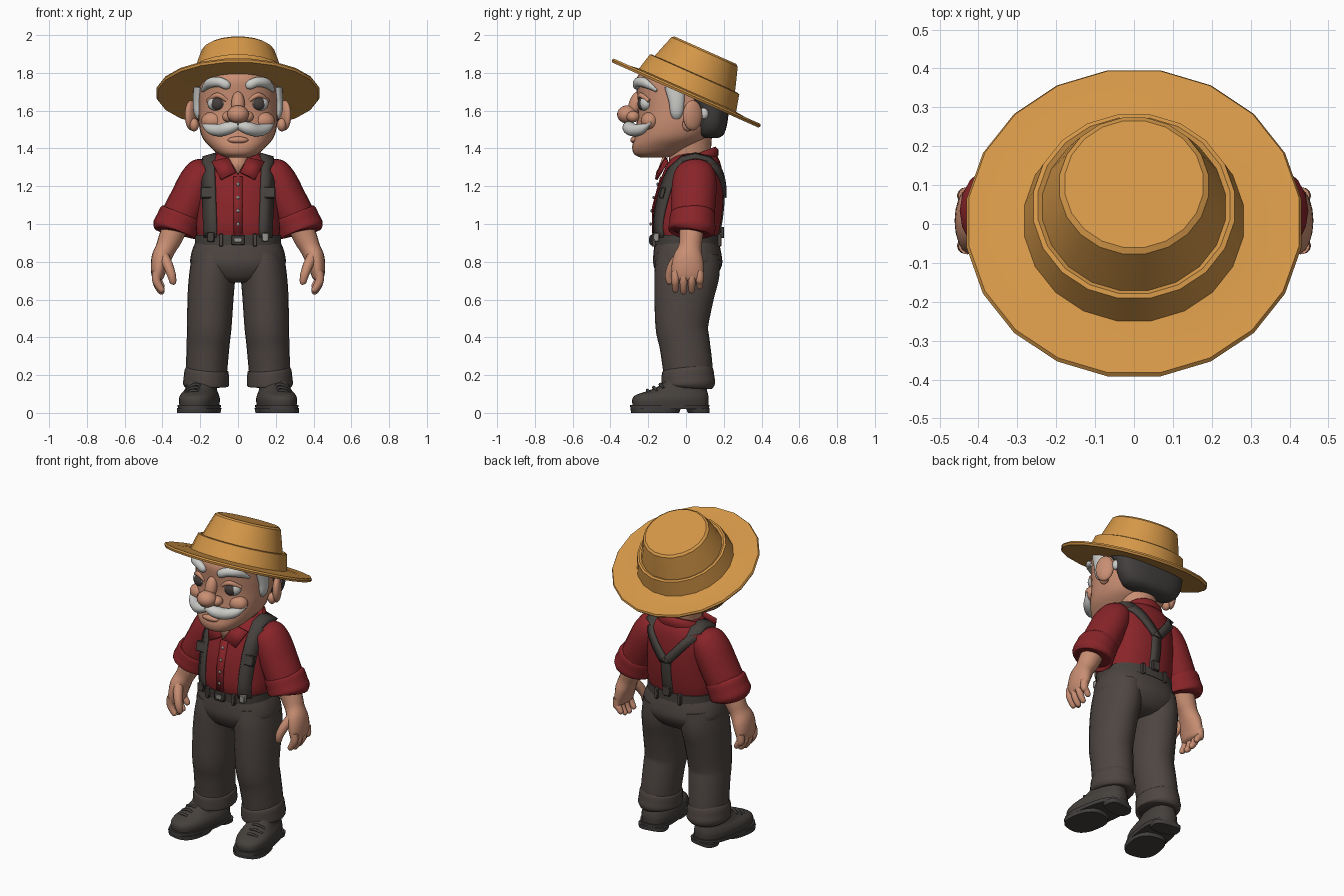
import bpy, bmesh, math
from mathutils import Vector, Matrix

cube = bpy.data.objects.get("Cube")
if cube:
    bpy.data.objects.remove(cube, do_unlink=True)


def material(name, *rgb):
    m = bpy.data.materials.new(name)
    m.use_nodes = True
    m.diffuse_color = (*rgb, 1)
    m.node_tree.nodes["Principled BSDF"].inputs["Base Color"].default_value = (*rgb, 1)
    return m


STRAW = material("straw", .66, .31, .065)
SKIN = material("skin", .58, .27, .17)
RED = material("red_cloth", .25, .018, .022)
TROUSER = material("trouser_cloth", .075, .06, .054)
LEATHER = material("dark_leather", .06, .052, .046)
WHITE = material("white_hair", .6, .6, .58)
DARK = material("dark_hair", .055, .05, .048)
IRIS = material("iris", .06, .05, .045)
METAL = material("metal", .3, .29, .27)


def finish(name, bm, mat, mirror=False, angle=40):
    bmesh.ops.recalc_face_normals(bm, faces=bm.faces)
    me = bpy.data.meshes.new(name)
    bm.to_mesh(me)
    bm.free()
    me.polygons.foreach_set("use_smooth", [True] * len(me.polygons))
    me.set_sharp_from_angle(angle=math.radians(angle))
    me.materials.append(mat)
    ob = bpy.data.objects.new(name, me)
    bpy.context.collection.objects.link(ob)
    if mirror:
        ob.modifiers.new("mirror", "MIRROR").use_mirror_merge = False
    return ob


def smooth(secs, k=4):
    """Catmull-Rom resampling of section tuples."""
    out = []
    for i in range(len(secs) - 1):
        p = [Vector(secs[max(0, min(j, len(secs) - 1))]) for j in range(i - 1, i + 3)]
        for s in range(k):
            t = s / k
            out.append(.5 * (2 * p[1] + (p[2] - p[0]) * t
                             + (2 * p[0] - 5 * p[1] + 4 * p[2] - p[3]) * t ** 2
                             + (3 * p[1] - p[0] - 3 * p[2] + p[3]) * t ** 3))
    return out + [Vector(secs[-1])]


def skin_rings(rings):
    bm = bmesh.new()
    rows = [[bm.verts.new(p) for p in r] for r in rings]
    n = len(rows[0])
    for a, b in zip(rows, rows[1:]):
        for i in range(n):
            bm.faces.new((a[i], a[(i + 1) % n], b[(i + 1) % n], b[i]))
    bm.faces.new(rows[0][::-1])
    bm.faces.new(rows[-1])
    return bm


def layers(name, secs, mat, n=2.3, tilt=0, xform=None, mirror=False, k=4, segs=28):
    """Stacked horizontal outlines: (z, front y, back y, half width)."""
    rings = []
    for z, f, b, w in (smooth(secs, k) if k > 1 else secs):
        ring = []
        for i in range(segs):
            a = math.tau * i / segs
            c, s = math.cos(a), math.sin(a)
            y = math.copysign(abs(s) ** (2 / n), s) * (b - f) / 2
            ring.append((math.copysign(abs(c) ** (2 / n), c) * w, y + (f + b) / 2, z + tilt * y))
        rings.append(ring)
    bm = skin_rings(rings)
    if xform:
        bm.transform(xform)
    return finish(name, bm, mat, mirror)


def tube(name, secs, mat, ref=(1, 0, 0), mirror=True, segs=18):
    """Tube along (x, y, z, radius along ref, other radius)."""
    pts = smooth(secs)
    rings = []
    for i, p in enumerate(pts):
        t = (pts[min(i + 1, len(pts) - 1)] - pts[max(i - 1, 0)])[:3]
        t = Vector(t).normalized()
        a = (Vector(ref) - t * t.dot(Vector(ref))).normalized()
        b = t.cross(a)
        rings.append([Vector(p[:3]) + a * p[3] * math.cos(math.tau * j / segs)
                      + b * p[4] * math.sin(math.tau * j / segs) for j in range(segs)])
    return finish(name, skin_rings(rings), mat, mirror, 50)


def ball(name, loc, size, mat, mirror=False, rot=0, axis="X"):
    bm = bmesh.new()
    bmesh.ops.create_uvsphere(bm, u_segments=20, v_segments=12, radius=1)
    bm.transform(Matrix.Translation(loc) @ Matrix.Rotation(rot, 4, axis) @ Matrix.Diagonal((*size, 1)))
    return finish(name, bm, mat, mirror)


def box(name, loc, size, mat, mirror=False, rot=0):
    bm = bmesh.new()
    bmesh.ops.create_cube(bm, size=1)
    bm.transform(Matrix.Translation(loc) @ Matrix.Rotation(rot, 4, "X") @ Matrix.Diagonal((*size, 1)))
    bmesh.ops.bevel(bm, geom=bm.edges[:], offset=.004, segments=1, affect="EDGES")
    return finish(name, bm, mat, mirror)


def plate(name, pts, mat, mirror=False, thick=.014):
    bm = bmesh.new()
    bm.faces.new([bm.verts.new(p) for p in pts])
    ob = finish(name, bm, mat, mirror)
    ob.modifiers.new("thickness", "SOLIDIFY").thickness = thick
    ob.modifiers["thickness"].offset = 0


# Straw hat, turned on a lathe and tipped backwards
profile = [(.25, -.005), (.43, -.008), (.436, .004), (.43, .014), (.36, .012), (.285, .02),
           (.275, .06), (.262, .112), (.25, .116), (.238, .108), (.215, .18), (.194, .242), (.18, .252)]
bm = skin_rings([[(r * math.cos(math.tau * (i + .5) / 20), r * math.sin(math.tau * (i + .5) / 20), h)
                  for i in range(20)] for r, h in profile])
bm.transform(Matrix.Translation((0, 0, 1.69)) @ Matrix.Rotation(math.radians(-24), 4, "X"))
finish("straw_hat", bm, STRAW, angle=32)

# Head and face
layers("head", [(1.352, -.24, -.1, .06), (1.37, -.275, -.04, .105), (1.41, -.285, .04, .15),
                (1.46, -.272, .12, .19), (1.53, -.262, .17, .208), (1.61, -.255, .2, .212),
                (1.69, -.26, .2, .21), (1.77, -.262, .19, .2), (1.83, -.22, .14, .16)], SKIN, 2.25)
layers("neck", [(1.22, -.08, .13, .1), (1.35, -.09, .13, .1), (1.5, -.09, .14, .12)], SKIN, 2)
layers("back_hair", [(1.455, .09, .17, .12), (1.475, .06, .2, .175), (1.53, .05, .218, .212),
                     (1.62, .03, .226, .228), (1.7, -.04, .21, .23), (1.74, -.05, .18, .2)], DARK, 2.6)
ball("nose", (0, -.31, 1.58), (.058, .055, .048), SKIN)
ball("nostril", (.05, -.28, 1.568), (.034, .035, .03), SKIN, True)
ball("nose_bridge", (0, -.268, 1.635), (.036, .035, .07), SKIN, rot=-.3)
ball("lower_lip", (0, -.275, 1.445), (.055, .02, .018), SKIN)
ball("cheek", (.13, -.19, 1.545), (.065, .05, .05), SKIN, True)
ball("eyeball", (.113, -.215, 1.638), (.05, .035, .04), WHITE, True, .3, "Z")
ball("pupil", (.112, -.235, 1.637), (.034, .02, .034), IRIS, True, .3, "Z")
tube("upper_eyelid", [(.06, -.245, 1.655, .01, .01), (.11, -.24, 1.682, .014, .014),
                      (.16, -.195, 1.65, .01, .01)], SKIN, (0, 1, 0))
tube("eyebrow", [(.042, -.262, 1.728, .006, .01), (.06, -.262, 1.735, .02, .024), (.1, -.25, 1.752, .024, .026),
                 (.15, -.215, 1.745, .022, .026), (.188, -.155, 1.705, .006, .01)], WHITE, (0, 1, 0))
tube("moustache", [(0, -.305, 1.522, .025, .022), (.05, -.3, 1.508, .036, .034), (.1, -.27, 1.496, .034, .033),
                   (.15, -.23, 1.506, .025, .026), (.192, -.185, 1.54, .005, .006)], WHITE, (0, 1, 0))
ball("ear", (.248, .035, 1.575), (.026, .056, .08), SKIN, True, .45, "Z")
ball("ear_lobe", (.232, .01, 1.525), (.025, .03, .035), SKIN, True)
tube("sideburn", [(.205, -.05, 1.56, .012, .02), (.212, -.05, 1.59, .022, .034), (.214, -.05, 1.65, .025, .042),
                  (.21, -.06, 1.73, .025, .055)], WHITE)
ball("hair_tuft", (.215, .095, 1.585), (.02, .025, .03), WHITE, True)

# Shirt body
TORSO = [(.9, -.16, .165, .21), (.97, -.178, .18, .224), (1.05, -.178, .193, .22), (1.15, -.162, .2, .214),
         (1.25, -.13, .195, .208), (1.32, -.098, .183, .18), (1.365, -.06, .16, .125), (1.38, -.03, .13, .08)]
layers("shirt_body", TORSO, RED)
FINE = smooth(TORSO)


def torso_y(x, z, back=False):
    """Depth of the shirt surface at a given width and height."""
    for p, q in zip(FINE, FINE[1:]):
        if p[0] <= z <= q[0]:
            _, f, b, w = p.lerp(q, (z - p[0]) / (q[0] - p[0]))
            d = (b - f) / 2 * max(0, 1 - min(1, abs(x) / w) ** 2.3) ** (1 / 2.3)
            return (f + b) / 2 + (d if back else -d)


layers("collar", [(1.3, -.115, .17, .15), (1.335, -.11, .172, .145), (1.36, -.095, .155, .125)],
       RED, 2, .4, k=2)
plate("collar_flap", [(.012, -.15, 1.275), (.09, -.158, 1.235), (.14, -.1, 1.33), (.05, -.105, 1.35)], RED, True)
plate("open_neck", [(-.055, -.115, 1.36), (0, -.15, 1.262), (.055, -.115, 1.36)], SKIN)
plate("placket", [(x, torso_y(0, z) - .003, z) for x, z in
                  ((-.024, .95), (.024, .95), (.024, 1.09), (.024, 1.25), (-.024, 1.25), (-.024, 1.09))],
      RED, thick=.008)
for i in range(4):
    z = 1.0 + i * .07
    ball(f"button_{i + 1}", (0, torso_y(0, z) - .007, z), (.009, .006, .009), METAL)

# Sleeves with rolled cuffs
tube("sleeve", [(.15, .05, 1.315, .04, .06), (.175, .05, 1.285, .085, .1), (.21, .045, 1.225, .102, .118),
                (.255, .04, 1.13, .106, .12), (.3, .035, 1.04, .106, .115), (.325, .032, .99, .1, .105)], RED)
tube("sleeve_cuff", [(.296, .035, 1.06, .1, .105), (.3, .035, 1.05, .116, .12), (.318, .033, 1.005, .12, .123),
                     (.335, .031, .965, .122, .124), (.338, .03, .955, .1, .1)], RED)

# Forearms and hands
tube("hand", [(.325, .03, 1.0, .066, .068), (.36, .026, .92, .062, .062), (.383, .02, .87, .054, .062),
              (.406, .012, .82, .052, .08), (.42, .008, .76, .042, .086), (.424, .008, .715, .03, .078),
              (.424, .008, .7, .015, .06)], SKIN)
for i, finger in enumerate(("index", "middle", "ring", "little")):
    y, drop = -.056 + i * .043, (.01, 0, .006, .028)[i]
    tube(finger + "_finger", [(.428, y, .75, .024, .022), (.432, y, .705, .023, .021),
                              (.42, y, .665 + drop, .02, .019), (.402, y, .638 + drop, .016, .015),
                              (.396, y, .63 + drop, .006, .006)], SKIN, segs=12)
tube("thumb", [(.395, -.03, .83, .03, .03), (.37, -.068, .78, .027, .028), (.352, -.088, .73, .023, .023),
               (.344, -.086, .69, .017, .017), (.344, -.084, .68, .006, .006)], SKIN, segs=12)

# Trousers
layers("trouser_seat", [(.69, -.1, .1, .09), (.715, -.14, .15, .18), (.78, -.172, .19, .248),
                        (.85, -.172, .186, .246), (.92, -.163, .168, .218)], TROUSER, 2.4)
tube("trouser_leg", [(.125, .01, .84, .115, .165), (.135, .005, .74, .122, .172), (.145, -.01, .62, .122, .158),
                     (.152, -.022, .46, .118, .14), (.158, -.008, .37, .114, .134), (.165, .008, .25, .11, .132),
                     (.168, .012, .17, .106, .128)], TROUSER, segs=24)
tube("trouser_cuff", [(.166, .008, .235, .104, .125), (.167, .009, .222, .116, .136), (.168, .011, .18, .12, .14),
                      (.17, .014, .145, .12, .14), (.17, .014, .135, .1, .12)], TROUSER, segs=24)

# Belt, loops and buckle
layers("belt", [(.888, -.174, .18, .228), (.942, -.178, .18, .228)], LEATHER, 2.3, k=1)
box("belt_buckle", (0, -.182, .915), (.07, .02, .052), LEATHER)
box("buckle_plate", (0, -.191, .915), (.042, .012, .028), METAL)
for y, x in ((-.17, .09), (.176, .08)):
    box("belt_loop_" + ("front" if y < 0 else "back"), (x, y, .915), (.022, .024, .068), TROUSER, True)


# Suspenders following the shirt
def strap_row(x, z, back, half):
    return [(e, torso_y(e, z, back) + (.006 if back else -.006), z) for e in (x - half, x + half)]


rows = [strap_row(.145 + .015 * i / 11, .93 + i * .036, False, .033) for i in range(11)]
rows += [[(.115, y, z + .012), (.185, y, z - .008)] for y, z in ((-.02, 1.342), (.05, 1.358), (.12, 1.345))]
rows += [strap_row(.15 * (1 - i / 8), 1.315 - i * .022, True, .034) for i in range(9)]
bm = bmesh.new()
verts = [[bm.verts.new(p) for p in r] for r in rows]
for a, b in zip(verts, verts[1:]):
    bm.faces.new((a[0], a[1], b[1], b[0]))
strap = finish("suspender", bm, LEATHER, True)
strap.modifiers.new("thickness", "SOLIDIFY").thickness = .018
strap.modifiers["thickness"].offset = 0
bm = bmesh.new()
verts = [[bm.verts.new(p) for p in strap_row(0, .93 + i * .03, True, .032)] for i in range(9)]
for a, b in zip(verts, verts[1:]):
    bm.faces.new((a[0], a[1], b[1], b[0]))
back = finish("back_strap", bm, LEATHER)
back.modifiers.new("thickness", "SOLIDIFY").thickness = .018
box("strap_buckle", (.156, torso_y(.156, 1.165) - .012, 1.165), (.084, .024, .06), LEATHER, True, -.25)
box("back_clip", (0, .192, .955), (.05, .02, .06), LEATHER)
box("right_clip", (-.145, -.157, .93), (.04, .03, .05), LEATHER)
box("left_clip", (.145, -.157, .93), (.036, .03, .045), METAL)

# Boots, toes turned out
turn = Matrix.Translation((.19, 0, 0)) @ Matrix.Rotation(math.radians(10), 4, "Z")
layers("boot_upper", [(.035, -.285, .118, .096), (.07, -.288, .12, .1), (.095, -.268, .118, .094),
                      (.118, -.2, .112, .082), (.15, -.13, .106, .074), (.19, -.1, .1, .07)],
       LEATHER, 2.5, 0, turn, True)
layers("boot_sole", [(.02, -.298, .122, .103), (.042, -.298, .124, .105)], DARK, 2.6, 0, turn, True, 1)
layers("sole_tread", [(0, -.292, -.04, .1), (.025, -.296, -.03, .102)], DARK, 2.6, 0, turn, True, 1)
layers("boot_heel", [(0, .015, .12, .085), (.025, .005, .122, .09)], DARK, 3, 0, turn, True, 1)
for i in range(3):
    y, z = -.2 + i * .034, .116 + i * .016
    tube(f"boot_lace_{i + 1}", [(.17 - y * .17, y, z - .012, .007, .007), (.2 - y * .17, y - .005, z + .004, .008, .008),
                               (.25 - y * .17, y + .012, z - .016, .007, .007)], DARK, (0, 1, 0), segs=8)
